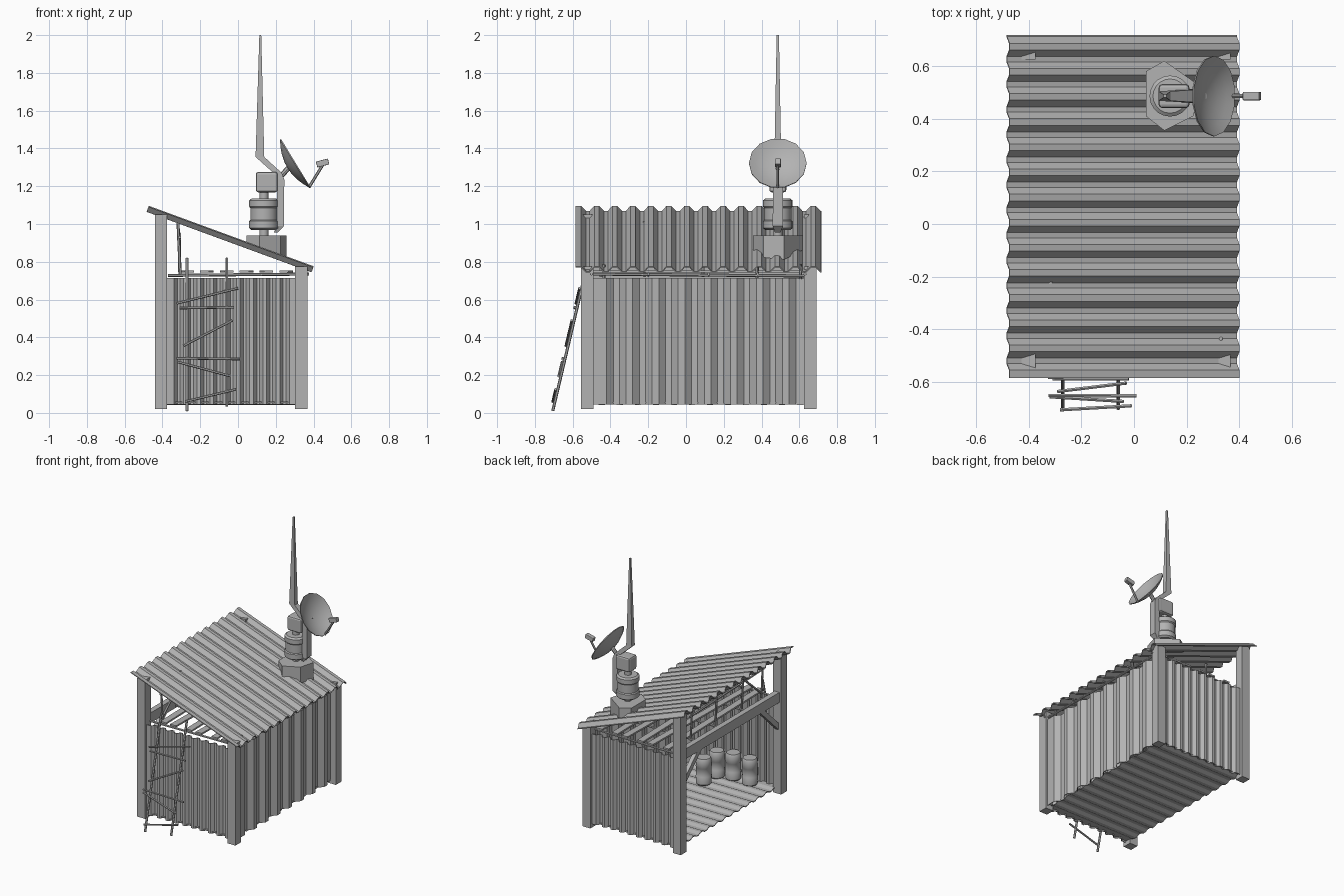
import bpy, bmesh, math
from mathutils import Vector, Matrix

cube = bpy.data.objects.get("Cube")
if cube:
    bpy.data.objects.remove(cube, do_unlink=True)

grey = bpy.data.materials.new("weathered_grey")
grey.use_nodes = True
grey.diffuse_color = (0.45, 0.45, 0.45, 1)
grey.node_tree.nodes["Principled BSDF"].inputs["Base Color"].default_value = (0.45, 0.45, 0.45, 1)


def finish(name, bm, smooth=False):
    bmesh.ops.recalc_face_normals(bm, faces=bm.faces)
    mesh = bpy.data.meshes.new(name)
    bm.to_mesh(mesh)
    bm.free()
    mesh.materials.append(grey)
    ob = bpy.data.objects.new(name, mesh)
    bpy.context.collection.objects.link(ob)
    if smooth:
        bpy.ops.object.select_all(action='DESELECT')
        bpy.context.view_layer.objects.active = ob
        ob.select_set(True)
        bpy.ops.object.shade_smooth_by_angle(angle=math.radians(35))
    return ob


def box(name, lo, hi, bevel=0):
    lo, hi = Vector(lo), Vector(hi)
    bm = bmesh.new()
    bmesh.ops.create_cube(bm, size=1, matrix=Matrix.Translation((lo + hi) / 2)
                          @ Matrix.Diagonal((hi - lo).to_4d()))
    if bevel:
        bmesh.ops.bevel(bm, geom=bm.edges[:], offset=bevel, segments=2, affect='EDGES', profile=0.5)
    return finish(name, bm)


def pole(name, a, b, r=0.008, sides=6):
    a, b = Vector(a), Vector(b)
    d = b - a
    bm = bmesh.new()
    bmesh.ops.create_cone(bm, cap_ends=True, segments=sides, radius1=r, radius2=r, depth=d.length,
                          matrix=Matrix.Translation((a + b) / 2) @ d.to_track_quat('Z', 'Y').to_matrix().to_4x4())
    return finish(name, bm, sides > 6)


def loft(name, rings, smooth=False):
    """Skin a row of equal-length point rings and cap both ends."""
    bm = bmesh.new()
    rows = [[bm.verts.new(p) for p in ring] for ring in rings]
    n = len(rows[0])
    for low, high in zip(rows, rows[1:]):
        for i in range(n):
            j = (i + 1) % n
            bm.faces.new((low[i], low[j], high[j], high[i]))
    bm.faces.new(rows[0])
    bm.faces.new(rows[-1])
    return finish(name, bm, smooth)


def lathe(name, profile, matrix, sides=20):
    rings = [[matrix @ Vector((r * math.cos(t), r * math.sin(t), z))
              for t in (2 * math.pi * i / sides for i in range(sides))] for r, z in profile]
    return loft(name, rings, True)


def corrugated(name, origin, across, length, normal, width, period, amp, phase=0.0):
    """Folded trapezoid sheet: ridges run along 'length', the wave along 'across'."""
    origin, across, length, normal = map(Vector, (origin, across, length, normal))
    pts = []
    for k in range(-1, int(width / period) + 2):
        for f, h in ((0, -amp), (0.26, amp), (0.5, amp), (0.76, -amp)):
            s = (k + f) * period - phase
            if 0.001 < s < width - 0.001:
                pts.append((s, h))
    pts = [(0, pts[0][1])] + pts + [(width, pts[-1][1])]
    bm = bmesh.new()
    rows = []
    for s, h in pts:
        p = origin + across * s + normal * h
        rows.append((bm.verts.new(p), bm.verts.new(p + length)))
    for a, b in zip(rows, rows[1:]):
        bm.faces.new((a[0], b[0], b[1], a[1]))
    ob = finish(name, bm)
    mod = ob.modifiers.new("thickness", 'SOLIDIFY')
    mod.thickness = 0.006
    mod.offset = 0
    return ob


def roof_z(x):
    return 0.905 - 0.3666 * x


# Corner posts
for side, y in (("front", -0.522), ("back", 0.658)):
    box(side + "_tall_post", (-0.44, y - 0.033, 0.02), (-0.375, y + 0.033, 1.05))
    box(side + "_short_post", (0.303, y - 0.033, 0.02), (0.367, y + 0.033, 0.775))

# Roof, walls and floor sheets
x0, x1 = -0.478, 0.395
slope = Vector((x1 - x0, 0, roof_z(x1) - roof_z(x0)))
up = Vector((0.3666, 0, 1)).normalized()
corrugated("roof", (x0, -0.585, roof_z(x0)), (0, 1, 0), slope, up, 1.303, 0.0955, 0.014, 0.019)
corrugated("right_wall", (0.335, -0.49, 0.045), (0, 1, 0), (0, 0, 0.67), (1, 0, 0), 1.115, 0.138, 0.015)
corrugated("front_wall", (-0.375, -0.525, 0.045), (1, 0, 0), (0, 0, 0.67), (0, -1, 0), 0.68, 0.07, 0.012)
corrugated("back_wall", (-0.375, 0.655, 0.045), (1, 0, 0), (0, 0, 0.67), (0, 1, 0), 0.68, 0.07, 0.012)
corrugated("floor", (-0.385, -0.53, 0.05), (0, 1, 0), (0.71, 0, 0), (0, 0, 1), 1.18, 0.0955, 0.006)

# Open side beam with corner braces
box("side_beam", (-0.425, -0.49, 0.70), (-0.385, 0.626, 0.775))
for name, y, d in (("front_brace", -0.50, 1), ("back_brace", 0.636, -1)):
    rings = []
    for yy, z in ((y, 0.51), (y + d * 0.22, 0.72)):
        rings.append([(x, yy, z + h) for x, h in ((-0.42, -0.025), (-0.39, -0.025), (-0.39, 0.025), (-0.42, 0.025))])
    loft(name, rings)

# Loft platform of poles and boards under the roof
for i, y in enumerate((-0.50, -0.2, 0.12, 0.38, 0.63)):
    pole(f"loft_cross_pole_{i}", (-0.37, y, 0.728), (0.375, y, 0.735))
for i in range(6):
    x = -0.27 + i * 0.105
    skew = 0.012 * (-1) ** i
    rings = [[(x + s + dx, y, 0.748 + h) for dx, h in ((-0.024, -0.006), (0.024, -0.006), (0.024, 0.006), (-0.024, 0.006))]
             for y, s in ((-0.51, skew), (0.64, -skew))]
    loft(f"loft_board_{i}", rings)
pole("loft_edge_pole", (0.345, -0.50, 0.735), (0.345, 0.64, 0.725))
for i, y in enumerate((-0.435, 0.375, 0.605)):
    pole(f"eave_strut_{i}", (0.33, y, 0.71), (0.33, y, 0.785))
for i, y in enumerate((0.38, 0.09, -0.22, -0.45)):
    pole(f"tall_strut_{i}", (-0.305, y, 0.72), (-0.318, y, 1.012))
pole("strut_rail", (-0.31, -0.47, 0.93), (-0.31, 0.40, 0.90))
pole("strut_diagonal", (-0.31, -0.45, 0.75), (-0.31, -0.22, 0.95))


# Leaning ladder with crooked rungs
def on_ladder(x, z, off=0.0):
    return (x, -0.708 + 0.236 * z - off, z)


for name, x, z in (("left_ladder_rail", -0.06, 0.035), ("right_ladder_rail", -0.27, 0.01)):
    pole(name, on_ladder(x, z), on_ladder(x, 0.82))
rungs = ((-0.325, 0.58, 0.0, 0.66), (-0.31, 0.555, -0.02, 0.56), (-0.29, 0.355, -0.03, 0.49),
         (-0.325, 0.29, 0.01, 0.285), (-0.32, 0.27, -0.04, 0.195), (-0.28, 0.06, -0.01, 0.125))
for i, (xa, za, xb, zb) in enumerate(rungs):
    pole(f"ladder_rung_{i}", on_ladder(xa, za, 0.012), on_ladder(xb, zb, 0.012), 0.007)

# Barrels inside
barrel = ((0.048, 0), (0.054, 0.008), (0.055, 0.06), (0.052, 0.065), (0.052, 0.125),
          (0.055, 0.13), (0.054, 0.18), (0.046, 0.195))
for i, (x, y) in enumerate(((0.05, -0.28), (0.04, -0.42), (-0.07, -0.455), (-0.21, -0.45))):
    lathe(f"barrel_{i}", barrel, Matrix.Translation((x, y, 0.055)), 16)

# Hexagonal plinth cut to the roof slope
plan = ((0.045, 0.58), (0.045, 0.41), (0.115, 0.355), (0.225, 0.41), (0.257, 0.52), (0.115, 0.62))
loft("mast_plinth", [[(x, y, roof_z(x)) for x, y in plan], [(x, y, 0.94) for x, y in plan]])

# Ribbed drum, neck and control box
cy = 0.486
drum = ((0.065, 0.968), (0.078, 0.978), (0.078, 1.015), (0.072, 1.022), (0.072, 1.085),
        (0.078, 1.092), (0.078, 1.125), (0.065, 1.135))
lathe("drum", drum, Matrix.Translation((0.137, cy, 0)))
pole("drum_neck", (0.137, cy, 0.93), (0.137, cy, 1.18), 0.024, 12)
box("control_box", (0.094, cy - 0.045, 1.168), (0.21, cy + 0.045, 1.275), 0.012)

# Tapered antenna with a bent foot
sections = ((0.20, 0.955, 0.010, 0.015), (0.225, 0.99, 0.019, 0.027), (0.225, 1.235, 0.020, 0.026),
            (0.210, 1.27, 0.022, 0.024), (0.116, 1.355, 0.023, 0.018), (0.118, 2.0, 0.005, 0.006))
loft("antenna", [[(x + sx * w, cy + sy * d, z) for sx, sy in ((-1, -1), (1, -1), (1, 1), (-1, 1))]
                 for x, z, w, d in sections])

# Satellite dish: outer bowl then back along the inside
axis = Vector((0.855, 0, 0.52))
frame = Matrix.Translation((0.30, cy, 1.32)) @ axis.to_track_quat('Z', 'Y').to_matrix().to_4x4()
radii = (0.03, 0.08, 0.12, 0.153)
bowl = [(r, -0.045 + 0.045 * (r / 0.153) ** 2) for r in radii]
lathe("dish", bowl + [(r, z + 0.006) for r, z in reversed(bowl)], frame, 14)
pole("dish_mount", (0.225, cy, 1.25), (0.268, cy, 1.298), 0.014, 8)
pole("feed_arm", (0.375, cy, 1.193), (0.45, cy, 1.315), 0.008)
feed = box("feed_horn", (-0.033, -0.016, -0.016), (0.033, 0.016, 0.016), 0.004)
feed.location = (0.448, cy, 1.323)
feed.rotation_euler.y = math.radians(-15)
